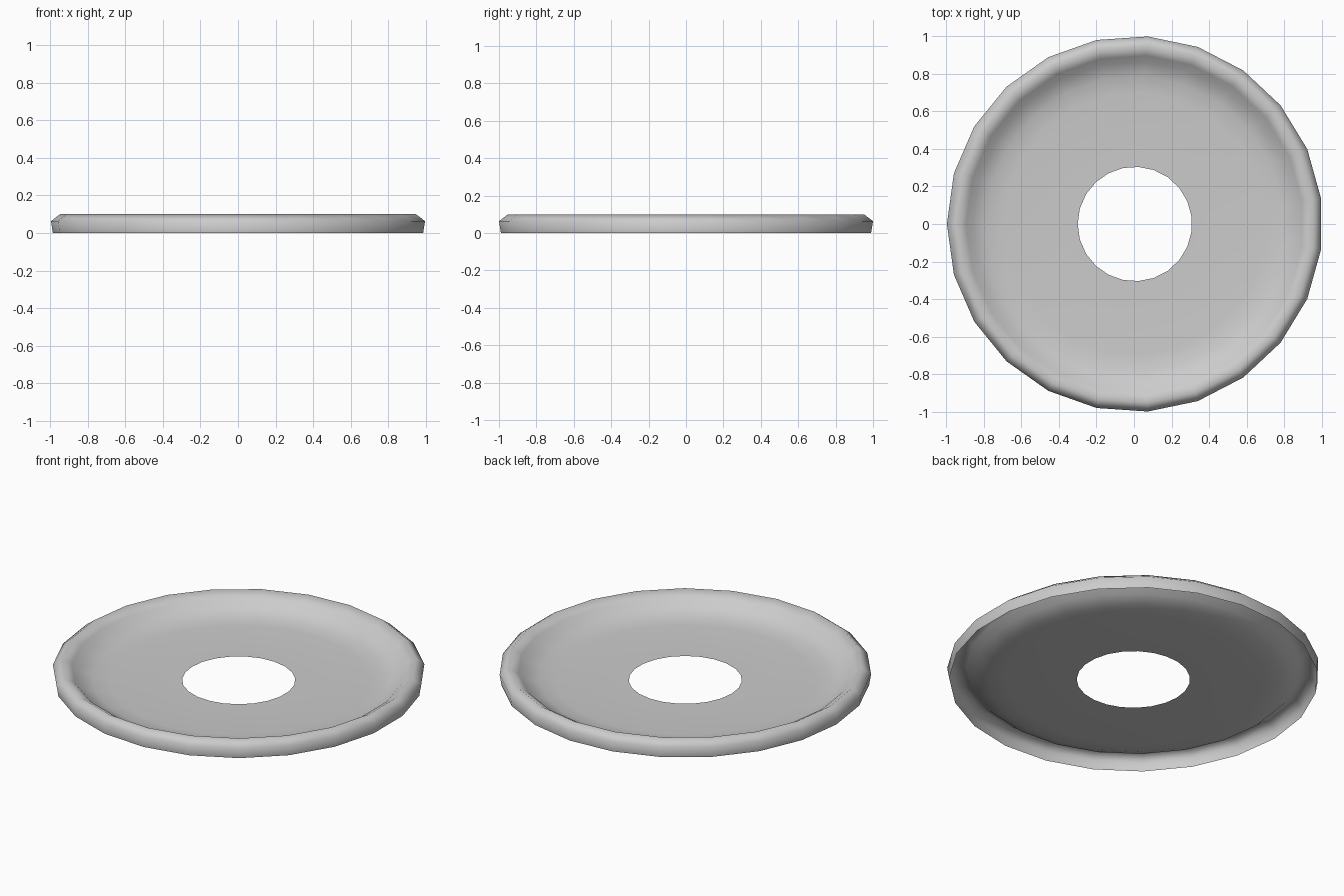
import bpy
import bmesh
from math import cos, sin, pi, tau

SIDES = 23
SHIFT_X = 0.0046  # an odd-sided ring is not symmetric, so centre its bounds

cube = bpy.data.objects.get("Cube")
if cube:
    bpy.data.objects.remove(cube, do_unlink=True)

# Plain grey material
grey = bpy.data.materials.new("plain_grey")
grey.use_nodes = True
colour = (0.6, 0.6, 0.6, 1.0)
grey.diffuse_color = colour
grey.node_tree.nodes["Principled BSDF"].inputs["Base Color"].default_value = colour

# Radius and height from the hole, over the rolled rim, to the outer hem
profile = [
    (0.305, 0.0),
    (0.70, 0.0),
    (0.79, 0.008),
    (0.865, 0.035),
    (0.90, 0.068),
    (0.954, 0.10),
    (1.0023, 0.063),
    (0.992, 0.0),
]


def ring(bm, radius, height):
    """One closed ring of vertices, starting at -x."""
    angles = [pi + tau * i / SIDES for i in range(SIDES)]
    return [bm.verts.new((radius * cos(a) + SHIFT_X, radius * sin(a), height))
            for a in angles]


# Thin open dish, one surface from hole to hem
bm = bmesh.new()
rings = [ring(bm, r, z) for r, z in profile]
for inner, outer in zip(rings, rings[1:]):
    for i in range(SIDES):
        j = (i + 1) % SIDES
        face = bm.faces.new((inner[i], outer[i], outer[j], inner[j]))
        face.smooth = True

mesh = bpy.data.meshes.new("rimmed_disc")
bm.to_mesh(mesh)
bm.free()
mesh.materials.append(grey)
disc = bpy.data.objects.new("rimmed_disc", mesh)
bpy.context.collection.objects.link(disc)
